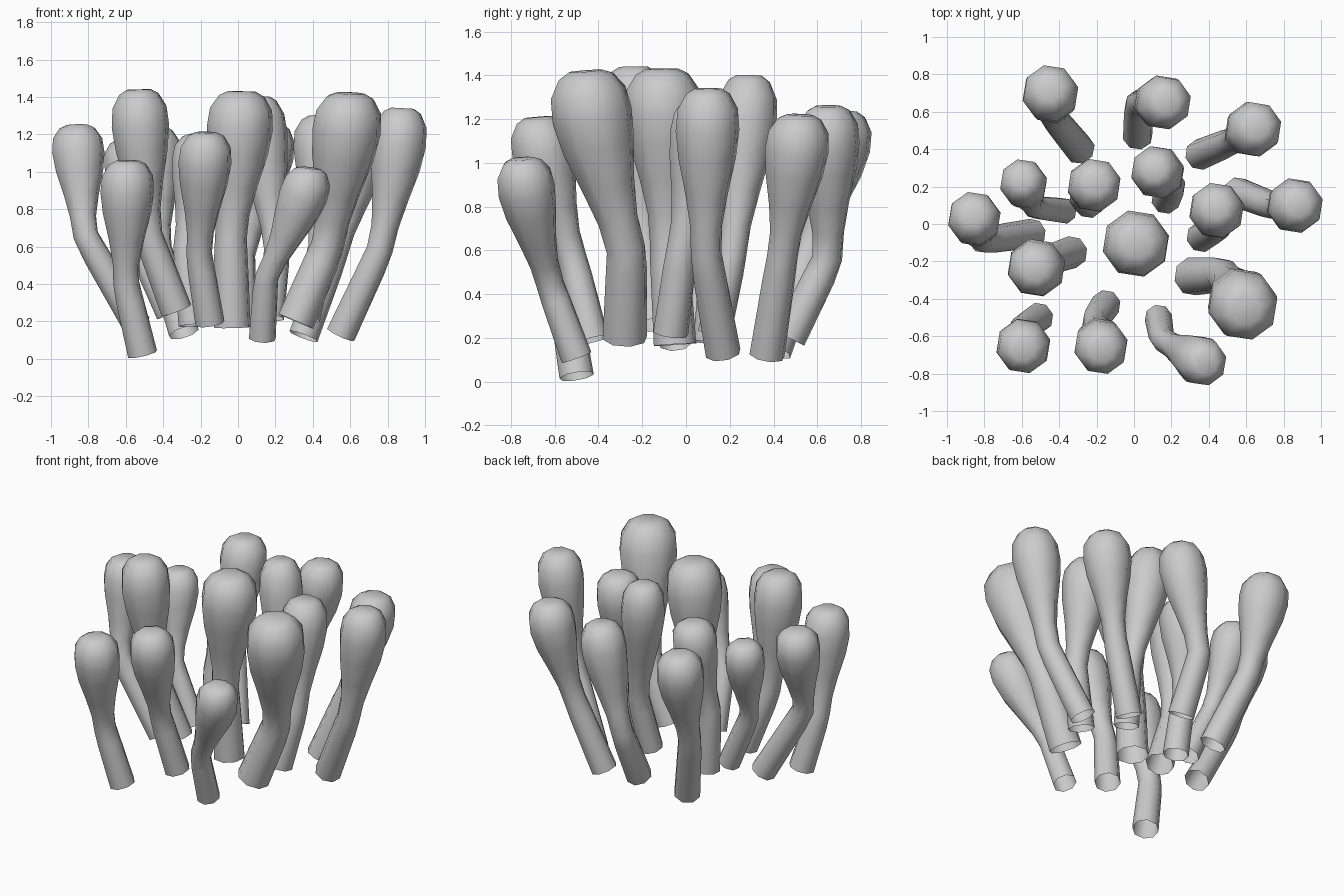
import bpy, bmesh, math
from mathutils import Vector

if "Cube" in bpy.data.objects:
    bpy.data.objects.remove(bpy.data.objects["Cube"])

SIDES = 8

# Each stalk: base centre, knee centre, tip centre, head radius
INNER = [
    ((-.37, .07, .24), (-.54, .09, .61), (-.60, .24, 1.17), .128),
    ((-.24, .11, .18), (-.28, .14, .60), (-.20, .22, 1.20), .145),
    ((.17, .13, .22), (.21, .21, .58), (.11, .29, 1.40), .143),
    ((.36, -.07, .22), (.45, -.02, .60), (.44, .09, 1.30), .15),
    ((-.33, -.15, .26), (-.48, -.20, .66), (-.53, -.24, 1.44), .158),
    ((-.03, -.05, .17), (-.04, -.08, .64), (.02, -.11, 1.43), .182),
    ((.31, -.28, .20), (.48, -.27, .60), (.60, -.46, 1.42), .189),
]
OUTER = [
    ((-.29, .40, .14), (-.43, .57, .60), (-.45, .72, 1.24), .153),
    ((.02, .47, .20), (.02, .65, .56), (.18, .65, 1.26), .148),
    ((.35, .37, .12), (.52, .44, .57), (.66, .52, 1.22), .15),
    ((.55, .17, .13), (.76, .09, .58), (.88, .10, 1.34), .15),
    ((-.54, -.05, .18), (-.82, -.09, .66), (-.86, .05, 1.25), .144),
    ((-.51, -.50, .025), (-.60, -.56, .40), (-.59, -.67, 1.06), .148),
    ((-.15, -.43, .19), (-.21, -.52, .56), (-.17, -.68, 1.21), .146),
    ((.13, -.50, .11), (.15, -.62, .44), (.39, -.75, 1.02), .134),
]


def lean(k, t, f):
    """Point from knee to tip, the stalk straightening upward near the head."""
    g = 1 - (1 - f) ** 1.3
    return Vector((k.x + (t.x - k.x) * g, k.y + (t.y - k.y) * g, k.z + (t.z - k.z) * f))


def stalk(name, base, knee, tip, r):
    b, k, t = Vector(base), Vector(knee), Vector(tip)
    lo, up = k.lerp(b, .22), lean(k, t, .17)
    # Path points with radius as a share of the head radius
    rings = [(b, .55), (lo, .51), ((lo + up) * .12 + k * .76, .48), (up, .50)]
    rings += [(lean(k, t, f), s) for f, s in
              ((.36, .66), (.58, .90), (.75, 1.0), (.88, .94), (.97, .68), (1, .42))]
    bm = bmesh.new()
    prev = None
    last = len(rings) - 1
    for i, (p, s) in enumerate(rings):
        d = rings[min(i + 1, last)][0] - rings[max(i - 1, 0)][0]
        q = Vector((0, 0, 1)).rotation_difference(d)
        ring = []
        for j in range(SIDES):
            a = math.tau * (j + .3) / SIDES
            ring.append(bm.verts.new(p + q @ Vector((math.cos(a), math.sin(a), 0)) * r * s))
        if prev:
            for j in range(SIDES):
                n = (j + 1) % SIDES
                bm.faces.new((prev[j], prev[n], ring[n], ring[j]))
        prev = ring
    bm.faces.new(prev)  # closed crown, open foot
    for f in bm.faces:
        f.smooth = True
    me = bpy.data.meshes.new(name)
    bm.to_mesh(me)
    bm.free()
    ob = bpy.data.objects.new(name, me)
    bpy.context.collection.objects.link(ob)


for group, stalks in (("inner_stalk", INNER), ("outer_stalk", OUTER)):
    for n, spec in enumerate(stalks, 1):
        stalk(f"{group}_{n}", *spec)
